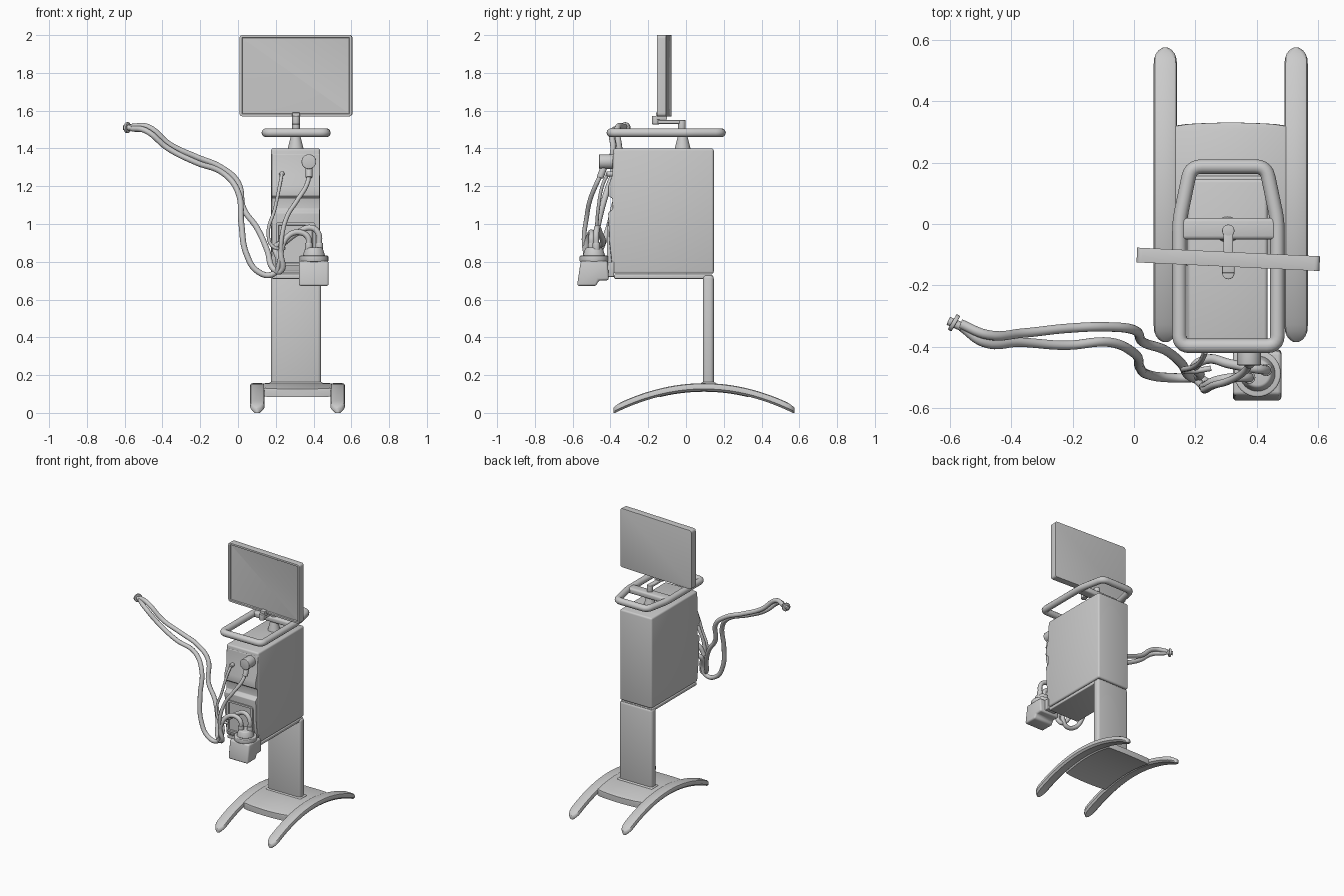
import bpy, bmesh, math
from mathutils import Vector

if "Cube" in bpy.data.objects:
    bpy.data.objects.remove(bpy.data.objects["Cube"])


def finish(ob, bevel=0, seg=3, angle=35):
    bpy.ops.object.select_all(action='DESELECT')
    bpy.context.view_layer.objects.active = ob
    ob.select_set(True)
    if bevel:
        m = ob.modifiers.new("bevel", 'BEVEL')
        m.width, m.segments, m.limit_method = bevel, seg, 'ANGLE'
        m.angle_limit = math.radians(40)
        bpy.ops.object.modifier_apply(modifier=m.name)
    bpy.ops.object.shade_smooth_by_angle(angle=math.radians(angle))
    return ob


def add_mesh(name, bm, bevel=0, seg=3):
    bmesh.ops.recalc_face_normals(bm, faces=bm.faces)
    me = bpy.data.meshes.new(name)
    bm.to_mesh(me)
    bm.free()
    ob = bpy.data.objects.new(name, me)
    bpy.context.collection.objects.link(ob)
    return finish(ob, bevel, seg)


def prism(name, pts, axis, a, b, bevel=0, inset=None):
    """Extrude a 2D outline along an axis; optionally sink a panel into the first cap."""
    place = {'X': lambda p, t: (t, p[0], p[1]), 'Y': lambda p, t: (p[0], t, p[1]),
             'Z': lambda p, t: (p[0], p[1], t)}[axis]
    bm = bmesh.new()
    lo = [bm.verts.new(place(p, a)) for p in pts]
    hi = [bm.verts.new(place(p, b)) for p in pts]
    cap = bm.faces.new(lo)
    bm.faces.new(hi[::-1])
    n = len(pts)
    for i in range(n):
        bm.faces.new((lo[i], hi[i], hi[(i + 1) % n], lo[(i + 1) % n]))
    bmesh.ops.recalc_face_normals(bm, faces=bm.faces)
    if inset:
        bmesh.ops.inset_region(bm, faces=[cap], thickness=inset[0])
        bmesh.ops.inset_region(bm, faces=[cap], thickness=0.003, depth=-inset[1])
    return add_mesh(name, bm, bevel)


def box(name, x, y, z, bevel=0.0):
    return prism(name, [(x[0], y[0]), (x[1], y[0]), (x[1], y[1]), (x[0], y[1])], 'Z', z[0], z[1], bevel)


def cyl(name, p, q, r1, r2=None, bevel=0):
    p, q = Vector(p), Vector(q)
    bm = bmesh.new()
    bmesh.ops.create_cone(bm, cap_ends=True, segments=32, radius1=r1,
                          radius2=r1 if r2 is None else r2, depth=(q - p).length)
    rot = (q - p).to_track_quat('Z', 'Y').to_matrix()
    for v in bm.verts:
        v.co = rot @ v.co + (p + q) / 2
    return add_mesh(name, bm, bevel)


def fillet(pts, r, n=5):
    out = []
    for i, p in enumerate(pts):
        p, a, b = Vector(p), Vector(pts[i - 1]), Vector(pts[(i + 1) % len(pts)])
        s, e = p + (a - p).normalized() * r, p + (b - p).normalized() * r
        for k in range(n + 1):
            t = k / n
            out.append(s * (1 - t) ** 2 + p * 2 * t * (1 - t) + e * t * t)
    return out


def tube(name, pts, r, smooth=True, closed=False):
    cu = bpy.data.curves.new(name, 'CURVE')
    cu.dimensions, cu.bevel_depth, cu.bevel_resolution = '3D', r, 4
    cu.use_fill_caps, cu.resolution_u = True, 7
    sp = cu.splines.new('BEZIER' if smooth else 'POLY')
    store = sp.bezier_points if smooth else sp.points
    store.add(len(pts) - 1)
    for bp, p in zip(store, pts):
        if smooth:
            bp.co, bp.handle_left_type, bp.handle_right_type = p, 'AUTO', 'AUTO'
        else:
            bp.co = (*p, 1)
    sp.use_cyclic_u = closed
    ob = bpy.data.objects.new(name, cu)
    bpy.context.collection.objects.link(ob)
    bpy.ops.object.select_all(action='DESELECT')
    bpy.context.view_layer.objects.active = ob
    ob.select_set(True)
    bpy.ops.object.convert(target='MESH')
    return finish(bpy.context.object, angle=60)


def arch_z(y):
    return 0.157 - 0.52 * (y - 0.095) ** 2


def arched_bar(name, cx, y0, y1, w, thick, round_end):
    """Bar following the base arch, with rounded cross-section and plan ends."""
    bm, rings, n = bmesh.new(), [], 32
    for i in range(n + 1):
        y = (y0 + y1) / 2 - (y1 - y0) / 2 * math.cos(math.pi * i / n)
        d = max(0, round_end - min(y - y0, y1 - y))
        hw = w * math.sqrt(max(0.03, 1 - (d / round_end) ** 2))
        top = arch_z(y) if d == 0 else arch_z(y) - 0.2 * d * d / round_end
        bot, b = max(0, arch_z(y) - thick), 0.012
        prof = [(-hw, bot + b), (-hw, top - b), (-hw + b * .3, top - b * .3), (-hw + b, top)]
        prof = [(max(-hw, min(x, -0.002)), z) for x, z in prof]
        prof = [(-hw + min(b, hw * .4), bot)] + prof
        prof += [(-x, z) for x, z in prof[::-1]]
        rings.append([bm.verts.new((cx + x, y, z)) for x, z in prof])
    for r, s in zip(rings, rings[1:]):
        for k in range(len(r)):
            m = (k + 1) % len(r)
            bm.faces.new((r[k], r[m], s[m], s[k]))
    bm.faces.new(rings[0])
    bm.faces.new(rings[-1][::-1])
    return add_mesh(name, bm)


# Base and column
for side, x in (("left", 0.102), ("right", 0.528)):
    arched_bar(side + "_base_leg", x, -0.385, 0.575, 0.038, 0.042, 0.05)
arched_bar("base_plate", 0.315, -0.14, 0.33, 0.185, 0.045, 0.012)
box("column_foot", (0.165, 0.45), (0.08, 0.157), (0.13, 0.163), 0.008)
box("column", (0.175, 0.44), (0.09, 0.147), (0.13, 0.73), 0.018)

# Cabinet with shaped front fascia
box("cabinet_floor", (0.18, 0.43), (-0.38, 0.14), (0.71, 0.733), 0.005)
box("cabinet", (0.175, 0.435), (-0.385, 0.147), (0.737, 1.40), 0.012)
fascia = [(-0.37, 1.38), (-0.387, 1.37), (-0.39, 1.26), (-0.412, 1.20), (-0.412, 1.15), (-0.39, 1.135),
          (-0.388, 1.08), (-0.412, 1.058), (-0.405, 0.9), (-0.388, 0.75), (-0.37, 0.75)]
prism("front_fascia", fascia, 'X', 0.178, 0.432, 0.004)
prism("lower_front_panel", fillet([(0.2, 0.78), (0.41, 0.78), (0.41, 1.01), (0.2, 1.01)], 0.02),
      'Y', -0.418, -0.38, 0, (0.014, 0.008))

# Handle rail and crossbar
rail = fillet([(0.148, -0.397), (0.467, -0.397), (0.467, 0.01), (0.43, 0.187), (0.185, 0.187), (0.148, 0.01)], 0.035)
tube("handle_rail", [(p.x, p.y, 1.483) for p in rail], 0.0235, False, True)
box("handle_crossbar", (0.15, 0.465), (-0.05, 0.02), (1.463, 1.503), 0.012)
neck = cyl("handle_neck", (0.305, -0.018, 1.395), (0.305, -0.018, 1.47), 0.043, 0.024)

# Screen arm and screen
cyl("arm_pivot", (0.307, -0.022, 1.49), (0.307, -0.022, 1.55), 0.02, bevel=0.004)
box("screen_arm", (0.291, 0.323), (-0.165, -0.02), (1.53, 1.55), 0.005)
cyl("screen_pivot", (0.307, -0.16, 1.528), (0.307, -0.16, 1.572), 0.02, bevel=0.003)
box("screen_bracket", (0.287, 0.327), (-0.16, -0.10), (1.552, 1.59), 0.004)
screen = prism("screen", fillet([(-0.298, -0.215), (0.298, -0.215), (0.298, 0.215), (-0.298, 0.215)], 0.018),
               'Y', -0.024, 0.024, 0.003, (0.013, 0.008))
screen.location = (0.307, -0.115, 1.785)
screen.rotation_euler.z = math.radians(-2.7)

# Outlet ports
cyl("outlet_port", (0.375, -0.38, 1.33), (0.375, -0.46, 1.33), 0.039, bevel=0.004)
cyl("outlet_spout", (0.376, -0.435, 1.30), (0.376, -0.455, 1.245), 0.018, bevel=0.003)
cyl("sensor_port", (0.232, -0.38, 1.265), (0.232, -0.42, 1.265), 0.014, bevel=0.003)

# Humidifier
prism("humidifier_base", [(-0.577, 0.672), (-0.475, 0.672), (-0.462, 0.702), (-0.408, 0.702),
                          (-0.415, 0.805), (-0.557, 0.805)], 'X', 0.322, 0.48, 0.012)
cyl("humidifier_collar", (0.402, -0.487, 0.80), (0.402, -0.487, 0.832), 0.076, bevel=0.005)
cyl("humidifier_dome", (0.402, -0.487, 0.83), (0.402, -0.487, 0.875), 0.06, 0.045, 0.008)
cyl("humidifier_inlet", (0.43, -0.475, 0.86), (0.43, -0.475, 0.90), 0.02, bevel=0.003)
cyl("humidifier_outlet", (0.375, -0.50, 0.86), (0.375, -0.50, 0.90), 0.02, bevel=0.003)
box("humidifier_bracket", (0.36, 0.44), (-0.43, -0.38), (0.72, 0.80), 0.004)

# Breathing hoses
R = 0.0155
tube("upper_breathing_hose", [(-0.565, -0.325, 1.515), (-0.48, -0.36, 1.515), (-0.36, -0.355, 1.42),
     (-0.22, -0.34, 1.355), (-0.09, -0.335, 1.30), (0.0, -0.345, 1.22), (0.03, -0.385, 1.08),
     (0.10, -0.41, 0.98), (0.155, -0.455, 0.86), (0.19, -0.50, 0.76), (0.225, -0.51, 0.75),
     (0.228, -0.53, 0.86), (0.27, -0.51, 0.94), (0.33, -0.50, 0.955), (0.37, -0.50, 0.93), (0.375, -0.50, 0.89)], R)
tube("lower_breathing_hose", [(-0.56, -0.335, 1.505), (-0.49, -0.385, 1.495), (-0.37, -0.385, 1.40),
     (-0.22, -0.395, 1.325), (-0.08, -0.385, 1.27), (0.0, -0.42, 1.17), (0.018, -0.465, 1.0),
     (0.045, -0.49, 0.84), (0.11, -0.50, 0.745), (0.185, -0.50, 0.735), (0.215, -0.49, 0.80),
     (0.20, -0.46, 0.88), (0.24, -0.44, 0.90), (0.31, -0.455, 0.95), (0.39, -0.47, 0.98),
     (0.425, -0.475, 0.95), (0.43, -0.475, 0.89)], R)
tube("outlet_hose", [(0.376, -0.453, 1.255), (0.365, -0.475, 1.21), (0.31, -0.51, 1.12), (0.26, -0.525, 1.04),
     (0.23, -0.54, 0.92), (0.225, -0.53, 0.83), (0.205, -0.51, 0.745)], 0.012)
tube("sensor_hose", [(0.232, -0.415, 1.262), (0.222, -0.44, 1.21), (0.195, -0.465, 1.08), (0.16, -0.475, 0.95),
     (0.185, -0.48, 0.88), (0.25, -0.47, 0.87)], 0.009)

# Patient connector
cyl("patient_connector", (-0.56, -0.335, 1.51), (-0.605, -0.315, 1.51), 0.014, bevel=0.002)
cyl("patient_connector_disc", (-0.58, -0.325, 1.51), (-0.592, -0.318, 1.51), 0.029, bevel=0.003)
